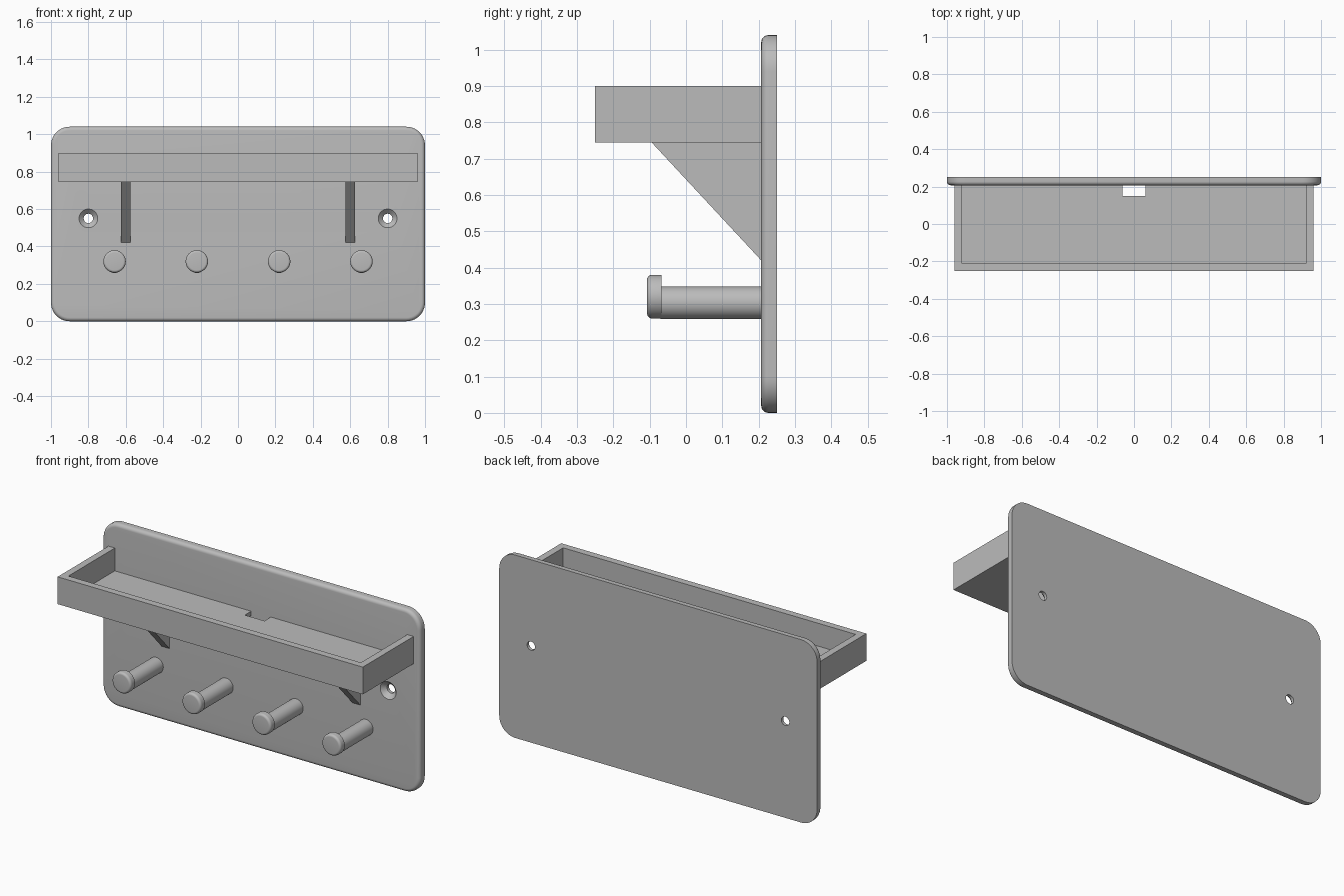
import bpy, bmesh, math
from mathutils import Vector

old = bpy.data.objects.get("Cube")
if old:
    bpy.data.objects.remove(old, do_unlink=True)

grey = bpy.data.materials.new("plain_grey")
grey.use_nodes = True
COLOR = (0.5, 0.5, 0.5, 1)
grey.diffuse_color = COLOR
grey.node_tree.nodes["Principled BSDF"].inputs["Base Color"].default_value = COLOR

FRONT, BACK = 0.207, 0.25       # faces of the wall plate
WIDTH, HEIGHT = 2.0, 1.04
TRAY_BOTTOM, TRAY_TOP = 0.745, 0.90


def finish(name, bm, smooth=False):
    bmesh.ops.recalc_face_normals(bm, faces=bm.faces)
    mesh = bpy.data.meshes.new(name)
    bm.to_mesh(mesh)
    bm.free()
    mesh.materials.append(grey)
    obj = bpy.data.objects.new(name, mesh)
    bpy.context.collection.objects.link(obj)
    if smooth:
        smooth_shade(obj)
    return obj


def smooth_shade(obj):
    bpy.ops.object.select_all(action="DESELECT")
    obj.select_set(True)
    bpy.context.view_layer.objects.active = obj
    bpy.ops.object.shade_smooth_by_angle(angle=math.radians(35))


def loft(name, rings, smooth=False):
    """Skin matching rings of points and cap both ends."""
    bm = bmesh.new()
    loops = [[bm.verts.new(p) for p in ring] for ring in rings]
    for a, b in zip(loops, loops[1:]):
        for i in range(len(a)):
            j = (i + 1) % len(a)
            bm.faces.new((a[i], a[j], b[j], b[i]))
    bm.faces.new(loops[0])
    bm.faces.new(loops[-1])
    return finish(name, bm, smooth)


def prism(name, points, offset):
    points = [Vector(p) for p in points]
    return loft(name, [points, [p + Vector(offset) for p in points]])


def lathe(name, x, z, profile, steps=40):
    """Turn (radius, y) pairs around an axis running front to back."""
    turns = [2 * math.pi * i / steps for i in range(steps)]
    return loft(name, [[(x + r * math.cos(a), y, z + r * math.sin(a)) for a in turns]
                       for r, y in profile], smooth=True)


def rounded_rect(inset, y, radius=0.1, steps=10):
    ring = []
    for quarter, (sx, sz) in enumerate([(1, 1), (-1, 1), (-1, -1), (1, -1)]):
        cx = sx * (WIDTH / 2 - radius)
        cz = HEIGHT / 2 + sz * (HEIGHT / 2 - radius)
        for i in range(steps + 1):
            a = math.pi / 2 * (quarter + i / steps)
            r = radius - inset
            ring.append((cx + r * math.cos(a), y, cz + r * math.sin(a)))
    return ring


def round_edge(radius, y, fillet, steps=6):
    """Quarter-round front edge as (inset, y) pairs, from the front backwards."""
    arcs = [math.pi / 2 * i / steps for i in range(steps + 1)]
    return [(radius - fillet * (1 - math.sin(a)), y + fillet * (1 - math.cos(a))) for a in arcs]


# Wall plate with a softened front edge
edge = round_edge(0, FRONT, 0.02)
plate = loft("wall_plate", [rounded_rect(-r, y) for r, y in edge] + [rounded_rect(0, BACK)])

# Countersunk screw holes
for side, x in (("left", 0.8), ("right", -0.8)):
    cutter = lathe(side + "_screw_hole_cutter", x, 0.55,
                   [(0.06, FRONT - 0.01), (0.05, FRONT), (0.025, FRONT + 0.025), (0.025, BACK + 0.02)])
    cutter.hide_render = True
    cutter.hide_set(True)
    cut = plate.modifiers.new(side + "_screw_hole", "BOOLEAN")
    cut.operation = "DIFFERENCE"
    cut.solver = "EXACT"
    cut.object = cutter

# Apply the cuts and drop the cutters
bpy.context.view_layer.objects.active = plate
for name in [m.name for m in plate.modifiers]:
    bpy.ops.object.modifier_apply(modifier=name)
    bpy.data.objects.remove(bpy.data.objects[name + "_cutter"], do_unlink=True)
smooth_shade(plate)

# Tray rim: front and side walls, open against the plate
OUT_X, IN_X, OUT_Y, IN_Y = 0.96, 0.92, -0.25, -0.21
rim = [(-OUT_X, FRONT), (-OUT_X, OUT_Y), (OUT_X, OUT_Y), (OUT_X, FRONT),
       (IN_X, FRONT), (IN_X, IN_Y), (-IN_X, IN_Y), (-IN_X, FRONT)]
prism("tray_rim", [(x, y, TRAY_BOTTOM) for x, y in rim], (0, 0, TRAY_TOP - TRAY_BOTTOM))

# Tray floor with a cable notch at the back
NOTCH_X, NOTCH_Y = 0.062, 0.15
floor = [(-IN_X, FRONT), (-IN_X, IN_Y), (IN_X, IN_Y), (IN_X, FRONT),
         (NOTCH_X, FRONT), (NOTCH_X, NOTCH_Y), (-NOTCH_X, NOTCH_Y), (-NOTCH_X, FRONT)]
prism("tray_floor", [(x, y, TRAY_BOTTOM) for x, y in floor], (0, 0, 0.025))

# Triangular brackets under the tray
for side, x in (("left", 0.6), ("right", -0.6)):
    corners = [(-0.095, TRAY_BOTTOM), (FRONT, TRAY_BOTTOM), (FRONT, 0.42)]
    prism(side + "_bracket", [(x - 0.025, y, z) for y, z in corners], (0.05, 0, 0))

# Pegs, each with a shaft set slightly below the centre of its head
for i in range(4):
    x = -0.66 + 0.44 * i
    lathe(f"peg_shaft_{i + 1}", x, 0.303, [(0.045, -0.07), (0.045, FRONT)])
    lathe(f"peg_head_{i + 1}", x, 0.32, round_edge(0.06, -0.107, 0.013) + [(0.06, -0.068)])
